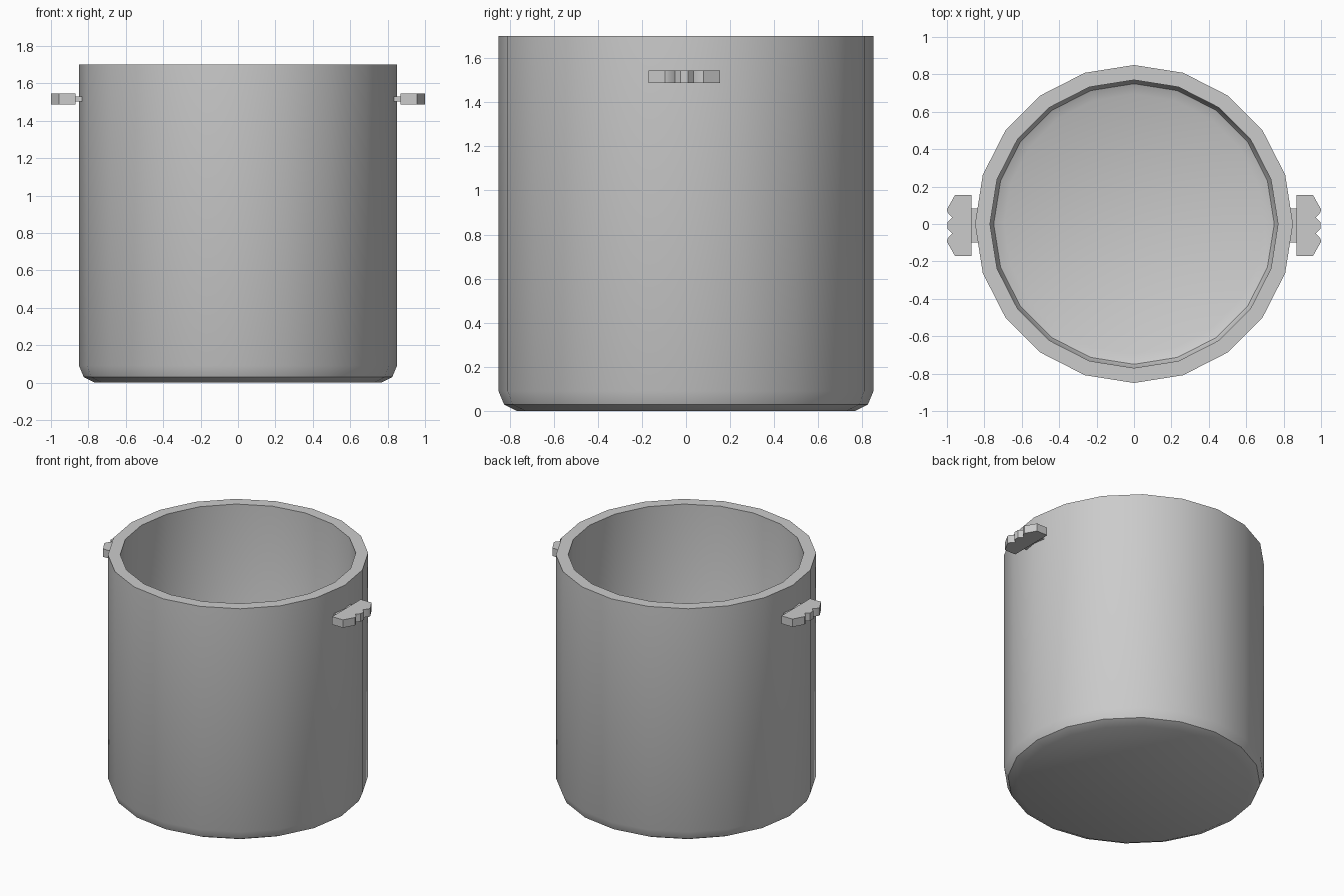
import bpy, bmesh, math

if "Cube" in bpy.data.objects:
    bpy.data.objects.remove(bpy.data.objects["Cube"])


def add_object(name, bm):
    bmesh.ops.recalc_face_normals(bm, faces=bm.faces)
    mesh = bpy.data.meshes.new(name)
    bm.to_mesh(mesh)
    bm.free()
    obj = bpy.data.objects.new(name, mesh)
    bpy.context.collection.objects.link(obj)
    bpy.ops.object.select_all(action='DESELECT')
    obj.select_set(True)
    bpy.context.view_layer.objects.active = obj
    bpy.ops.object.shade_smooth_by_angle(angle=math.radians(35))
    return obj


def lathe(name, profile, sides):
    bm = bmesh.new()
    rings = []
    for r, z in profile:
        rings.append([bm.verts.new((r * math.cos(math.tau * i / sides),
                                    r * math.sin(math.tau * i / sides), z))
                      for i in range(sides)])
    for a, b in zip(rings, rings[1:]):
        for i in range(sides):
            j = (i + 1) % sides
            bm.faces.new((a[i], a[j], b[j], b[i]))
    bm.faces.new(rings[0])
    bm.faces.new(rings[-1])
    return add_object(name, bm)


def slab(name, outline, z0, z1):
    bm = bmesh.new()
    face = bm.faces.new([bm.verts.new((x, y, z0)) for x, y in outline])
    top = bmesh.ops.extrude_face_region(bm, geom=[face])['geom']
    bmesh.ops.translate(bm, vec=(0, 0, z1 - z0),
                        verts=[v for v in top if isinstance(v, bmesh.types.BMVert)])
    return add_object(name, bm)


# Pot body: 20-sided wall with rounded outer and inner bottom edges
lathe("pot_body", [(0.765, 0), (0.825, 0.03), (0.85, 0.09), (0.85, 1.7),
                   (0.77, 1.7), (0.77, 0.14), (0.75, 0.10), (0.695, 0.075)], 20)

# Handles: scalloped finger grip and a short bracket on each side
half = [(0.87, 0.163), (0.957, 0.163), (1.0, 0.087), (0.997, 0.07),
        (0.972, 0.042), (0.997, 0.018)]
y_mid = -0.008
for side, s in (("right", 1), ("left", -1)):
    outline = half + [(x, -y) for x, y in reversed(half)]
    slab(f"{side}_handle_grip", [(s * x, y + y_mid) for x, y in outline], 1.488, 1.545)
    slab(f"{side}_handle_bracket",
         [(s * x, y + y_mid) for x, y in ((0.83, 0.09), (0.875, 0.09),
                                          (0.875, -0.09), (0.83, -0.09))], 1.503, 1.53)
